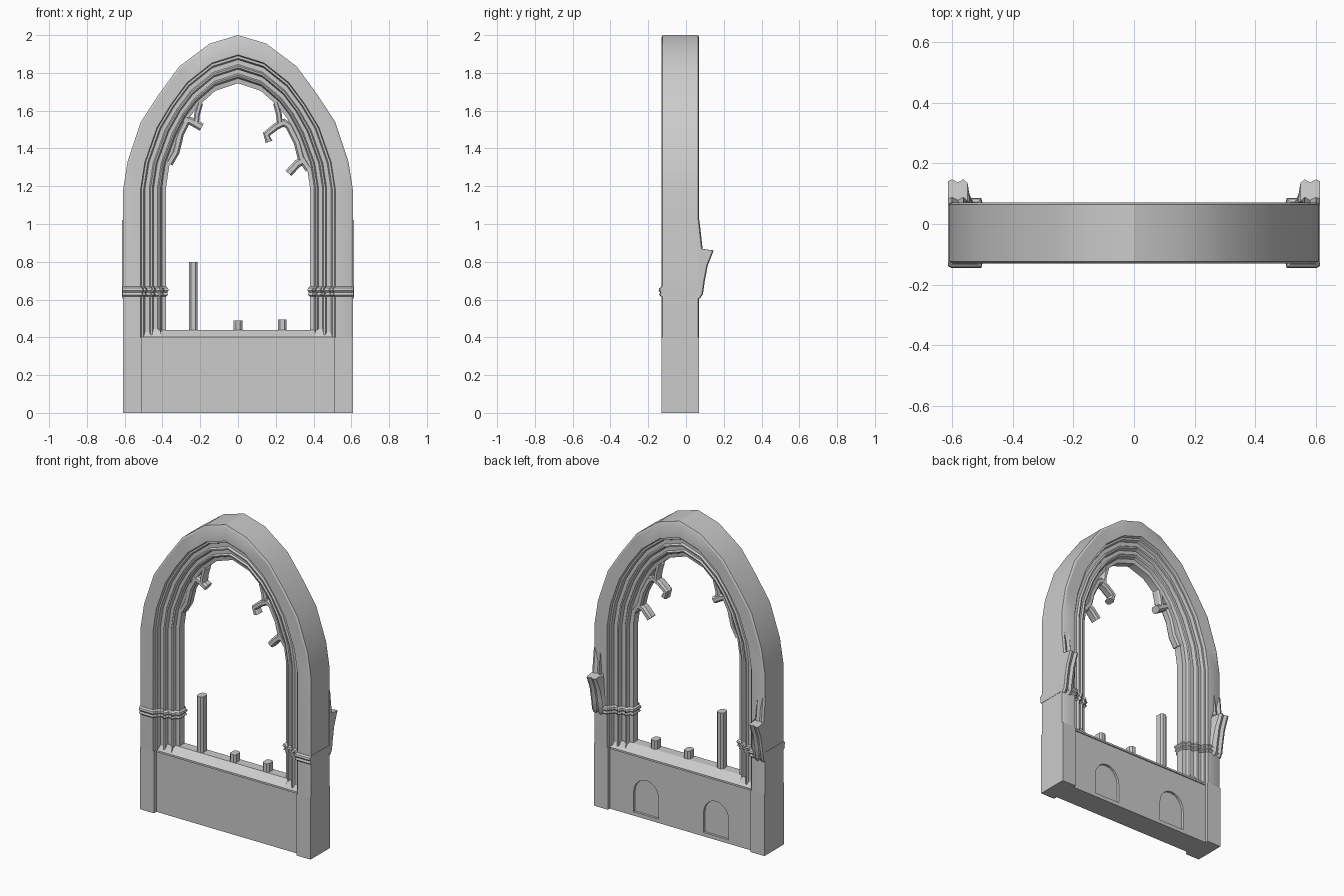
import bpy, bmesh, math
from mathutils import Vector

if "Cube" in bpy.data.objects:
    bpy.data.objects.remove(bpy.data.objects["Cube"])

YC = -0.03  # mid-depth of the frame


def make(name, bm, smooth=True):
    bmesh.ops.recalc_face_normals(bm, faces=bm.faces)
    me = bpy.data.meshes.new(name)
    bm.to_mesh(me)
    bm.free()
    ob = bpy.data.objects.new(name, me)
    bpy.context.collection.objects.link(ob)
    bpy.ops.object.select_all(action='DESELECT')
    ob.select_set(True)
    bpy.context.view_layer.objects.active = ob
    if smooth:
        bpy.ops.object.shade_smooth_by_angle(angle=math.radians(28))
    return ob


def loft(name, sections, smooth=True):
    """Skin closed sections one after another and cap both ends."""
    bm = bmesh.new()
    rings = [[bm.verts.new(p) for p in s] for s in sections]
    n = len(rings[0])
    for a, b in zip(rings, rings[1:]):
        for i in range(n):
            j = (i + 1) % n
            bm.faces.new((a[i], a[j], b[j], b[i]))
    bm.faces.new(rings[0])
    bm.faces.new(rings[-1])
    return make(name, bm, smooth)


def box(name, x0, x1, y0, y1, z0, z1):
    return loft(name, [[(x0, y0, z), (x1, y0, z), (x1, y1, z), (x0, y1, z)]
                       for z in (z0, z1)], False)


def stroke(name, pts, w, y0, y1):
    """Flat bar of width w following points in the xz plane."""
    pts = [Vector(p) for p in pts]
    secs = []
    for i, p in enumerate(pts):
        d = (pts[min(i + 1, len(pts) - 1)] - pts[max(i - 1, 0)]).normalized()
        n = Vector((-d.y, d.x)) * w / 2
        c = 0.012
        a, b = p + n, p - n
        a2, b2 = p + n * 0.5, p - n * 0.5
        secs.append([(a2.x, y0, a2.y), (b2.x, y0, b2.y), (b.x, y0 + c, b.y), (b.x, y1 - c, b.y),
                     (b2.x, y1, b2.y), (a2.x, y1, a2.y), (a.x, y1 - c, a.y), (a.x, y0 + c, a.y)])
    return loft(name, secs)


# Moulding profile: t runs from the outer edge to the opening, h is half depth
half = [(0, .094), (.05, .1), (.41, .1), (.43, .08), (.48, .08), (.51, .06), (.61, .06),
        (.64, .072), (.68, .07), (.71, .045), (.80, .045), (.83, .055), (.87, .05),
        (.90, .03), (1, .025)]
profile = [(t, -h) for t, h in half] + [(t, h) for t, h in reversed(half)]

# Pointed arch: outer and inner outlines of the right half
outer = [(.61, .40), (.61, 1.17), (.585, 1.33), (.515, 1.54), (.42, 1.685), (.31, 1.835), (.15, 1.955), (0, 2)]
inner = [(.38, .40), (.38, 1.20), (.362, 1.32), (.305, 1.47), (.26, 1.56), (.21, 1.625), (.12, 1.705), (0, 1.745)]
pairs = list(zip(outer, inner))
pairs += [((-o[0], o[1]), (-i[0], i[1])) for o, i in reversed(pairs[:-1])]
loft("arch_moulding", [[(o[0] + (i[0] - o[0]) * t, YC + h, o[1] + (i[1] - o[1]) * t)
                        for t, h in profile] for o, i in pairs])

# Parapet wall with two shallow arched niches on the back
wall = box("parapet_wall", -.512, .512, -.105, .05, 0, .40)
for sx in (-1, 1):
    outline = [(-.09, .025), (.09, .025)] + [(.09 * math.cos(a), .15 + .1 * math.sin(a))
               for a in [math.pi * k / 10 for k in range(11)]]
    cutter = loft("niche_cutter", [[(sx * .25 + x, y, z) for x, z in outline] for y in (.035, .1)], False)
    mod = wall.modifiers.new("niche", 'BOOLEAN')
    mod.operation = 'DIFFERENCE'
    mod.object = cutter
    mod.solver = 'EXACT'
    bpy.context.view_layer.objects.active = wall
    bpy.ops.object.modifier_apply(modifier=mod.name)
    bpy.data.objects.remove(cutter)

# Sloping sill
sill = [(-.112, .39), (-.112, .402), (-.06, .44), (0, .44), (.057, .402), (.057, .39)]
loft("window_sill", [[(x, y, z) for y, z in sill] for x in (-.505, .505)], False)

for s, side in ((-1, "left"), (1, "right")):
    # Pier under the arch
    lo, hi = sorted((s * .61, s * .51))
    box("pier_" + side, lo, hi, -.13, .07, 0, .40)

    # Sloped plinth at the foot of the jamb
    loft("jamb_plinth_" + side, [[(s * .51, YC - d, z), (s * x, YC - d, z), (s * x, YC + d, z), (s * .51, YC + d, z)]
                                 for z, x, d in ((.40, .40, .08), (.445, .415, .05))], False)

    # Moulded band around the jamb
    bands = [(.615, .002), (.625, .012), (.638, .007), (.648, .015), (.66, .012), (.668, .002)]
    loft("jamb_band_" + side, [[(s * (.612 - .23 * t - (d if t > .4 else 0)),
                                 YC + h + math.copysign(d, h), z) for t, h in profile]
                               for z, d in bands])

    # Broken rib springer on the back
    springer = [(.605, .074, .53), (.63, .09, .525), (.70, .10, .53), (.78, .115, .535),
                (.86, .147, .54), (.868, .088, .54), (1.02, .071, .57)]
    loft("rib_springer_" + side, [[(s * x, y, z) for x, y in (
        (.613, .06), (.613, Y - .006), (.60, Y), (.58, Y - .01), (.562, Y),
        (xi + .008, Y - .012), (xi, .07), (xi - .012, .06))] for z, Y, xi in springer])

# Broken mullion stubs
for name, x, top in (("left", -.237, .80), ("centre", 0, .49), ("right", .235, .495)):
    stroke("mullion_stub_" + name, [(x, .42), (x, top)], .046, -.06, 0)

# Broken tracery fragments
for i, (w, pts) in enumerate([
    (.03, [(-.20, 1.64), (-.217, 1.58), (-.222, 1.53)]),
    (.042, [(-.29, 1.555), (-.25, 1.545), (-.192, 1.512)]),
    (.04, [(-.265, 1.56), (-.305, 1.48), (-.32, 1.43)]),
    (.04, [(-.31, 1.46), (-.33, 1.38), (-.365, 1.32)]),
    (.03, [(.20, 1.64), (.217, 1.58), (.222, 1.53)]),
    (.038, [(.25, 1.54), (.20, 1.515), (.15, 1.475), (.165, 1.435)]),
    (.04, [(.235, 1.54), (.27, 1.52), (.315, 1.43), (.335, 1.35), (.375, 1.29)]),
    (.042, [(.355, 1.34), (.315, 1.32), (.267, 1.268)]),
]):
    stroke("tracery_fragment_%d" % (i + 1), pts, w, -.06, 0)
